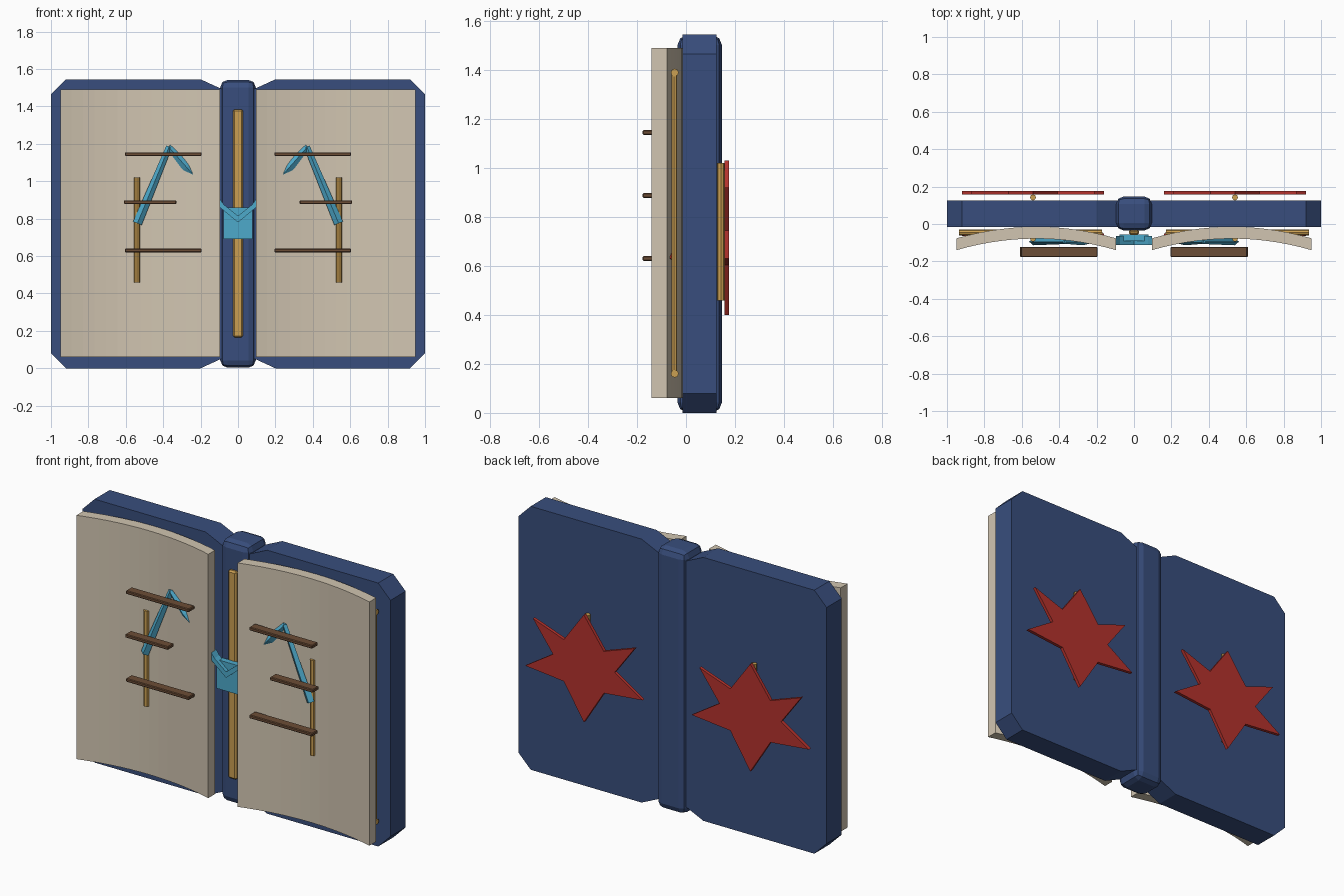
import bpy, bmesh, math
from mathutils import Vector

if "Cube" in bpy.data.objects:
    bpy.data.objects.remove(bpy.data.objects["Cube"])


def material(name, rgb):
    m = bpy.data.materials.new(name)
    m.diffuse_color = (*rgb, 1)
    m.use_nodes = True
    m.node_tree.nodes["Principled BSDF"].inputs["Base Color"].default_value = m.diffuse_color
    return m


NAVY = material("navy cover", (0.04, 0.076, 0.205))
PAPER = material("cream paper", (0.64, 0.56, 0.44))
GOLD = material("gold", (0.60, 0.35, 0.085))
BROWN = material("brown wood", (0.15, 0.075, 0.037))
BLUE = material("sky blue", (0.075, 0.40, 0.60))
RED = material("red", (0.46, 0.032, 0.026))


def finish(name, bm, mat):
    bmesh.ops.recalc_face_normals(bm, faces=bm.faces)
    me = bpy.data.meshes.new(name)
    bm.to_mesh(me)
    bm.free()
    me.materials.append(mat)
    ob = bpy.data.objects.new(name, me)
    bpy.context.collection.objects.link(ob)
    return ob


def prism(name, outline, y0, y1, mat, s=1):
    """Extrude an (x, z) outline along y; s = -1 mirrors it in x."""
    bm = bmesh.new()
    front = [bm.verts.new((s * x, y0, z)) for x, z in outline]
    back = [bm.verts.new((s * x, y1, z)) for x, z in outline]
    bm.faces.new(front)
    bm.faces.new(back)
    n = len(outline)
    for i in range(n):
        j = (i + 1) % n
        bm.faces.new((front[i], front[j], back[j], back[i]))
    return finish(name, bm, mat)


def box(name, x0, x1, y0, y1, z0, z1, mat, s=1, bevel=0, segments=1):
    ob = prism(name, [(x0, z0), (x1, z0), (x1, z1), (x0, z1)], y0, y1, mat, s)
    if bevel:
        mod = ob.modifiers.new("bevel", "BEVEL")
        mod.width, mod.segments = bevel, segments
    return ob


def spindle(name, stations, mat, s=1, sides=4, flat=1.0):
    """Sweep a polygon along stations (x, y, z, radius) lying in an xz plane."""
    pts = [Vector((s * x, y, z)) for x, y, z, r in stations]
    axis = (pts[-1] - pts[0]).normalized()
    depth = Vector((0, 1, 0))
    side = axis.cross(depth)
    bm = bmesh.new()
    rings = []
    for p, st in zip(pts, stations):
        ring = []
        for k in range(sides):
            a = 2 * math.pi * k / sides
            ring.append(bm.verts.new(p + st[3] * (math.cos(a) * side + flat * math.sin(a) * depth)))
        rings.append(ring)
    for a, b in zip(rings, rings[1:]):
        for k in range(sides):
            j = (k + 1) % sides
            bm.faces.new((a[k], a[j], b[j], b[k]))
    bm.faces.new(rings[0])
    bm.faces.new(rings[-1])
    return finish(name, bm, mat)


def page(name, s):
    """Curved page block, hollow towards the front."""
    steps = 14
    x0, x1 = 0.095, 0.95
    bm = bmesh.new()
    rows = []
    for i in range(steps + 1):
        t = i / steps
        x = s * (x0 + (x1 - x0) * t)
        y = -0.14 + 0.062 * (1 - (2 * t - 1) ** 2)
        rows.append([bm.verts.new((x, yy, z)) for yy, z in
                     ((y, 0.06), (y, 1.49), (y + 0.063, 1.49), (y + 0.063, 0.06))])
    for a, b in zip(rows, rows[1:]):
        for k in range(4):
            j = (k + 1) % 4
            bm.faces.new((a[k], a[j], b[j], b[k]))
    bm.faces.new(rows[0])
    bm.faces.new(rows[-1])
    return finish(name, bm, PAPER)


cover_outline = [(0.08, 0.055), (0.20, 0), (0.92, 0), (1, 0.08),
                 (1, 1.465), (0.92, 1.545), (0.20, 1.545), (0.08, 1.49)]

# Half of the six-pointed star, top to bottom, offsets from its centre line
star_half = [(0, 1.03), (0.13, 0.85), (0.33, 0.92), (0.20, 0.745),
             (0.38, 0.63), (0.13, 0.605), (0, 0.40)]
star_outline = [(0.54 + x, z) for x, z in star_half]
star_outline += [(0.54 - x, z) for x, z in star_half[-2:0:-1]]

# Spine with its gold strip
box("spine", -0.095, 0.095, -0.035, 0.147, 0.003, 1.542, NAVY, bevel=0.04, segments=2)
box("spine_strip", -0.028, 0.028, -0.058, -0.03, 0.165, 1.385, GOLD, bevel=0.009)

for s, side in ((1, "right"), (-1, "left")):
    prism("cover_" + side, cover_outline, -0.015, 0.125, NAVY, s)
    page("page_" + side, s)

    # Gold rod frame between page and cover
    for z in (0.16, 1.39):
        spindle("frame_rail_" + side, [(0.17, -0.046, z, 0.016), (0.935, -0.046, z, 0.016)],
                GOLD, s, 8)
    for x in (0.18, 0.92):
        spindle("frame_post_" + side, [(x, -0.048, 0.15, 0.012), (x, -0.048, 1.40, 0.012)],
                GOLD, s, 8)

    # Stars with gold bars, on the back and sunk in the page
    prism("back_star_" + side, star_outline, 0.157, 0.176, RED, s)
    prism("inner_star_" + side, star_outline, -0.065, -0.05, RED, s)
    for name, y in (("back_bar_", 0.142), ("front_bar_", -0.078)):
        spindle(name + side, [(0.54, y, 0.46, 0.016), (0.54, y, 1.02, 0.016)], GOLD, s, 8)

    # Wooden slats in front of the page
    for z, x0, x1 in ((1.145, 0.195, 0.605), (0.888, 0.33, 0.61), (0.63, 0.195, 0.605)):
        box("slat_" + side, x0, x1, -0.177, -0.122, z - 0.01, z + 0.01, BROWN, s, bevel=0.004)

    # Blue folded arm: long leg and pointed blade
    spindle("arm_leg_" + side, [(0.368, -0.095, 1.185, 0.016), (0.538, -0.095, 0.775, 0.025)],
            BLUE, s, 4, 0.75)
    spindle("arm_blade_" + side, [(0.372, -0.095, 1.185, 0.014), (0.275, -0.095, 1.075, 0.025),
                                  (0.20, -0.095, 0.99, 0.001)], BLUE, s, 4, 0.75)

# Blue clasp on the spine: plate with a raised chevron
box("clasp_plate", -0.078, 0.078, -0.09, -0.055, 0.69, 0.86, BLUE)
for s in (1, -1):
    prism("clasp_chevron", [(0, 0.78), (0.097, 0.86), (0.097, 0.905), (0.075, 0.875), (0, 0.815)],
          -0.112, -0.065, BLUE, s)
